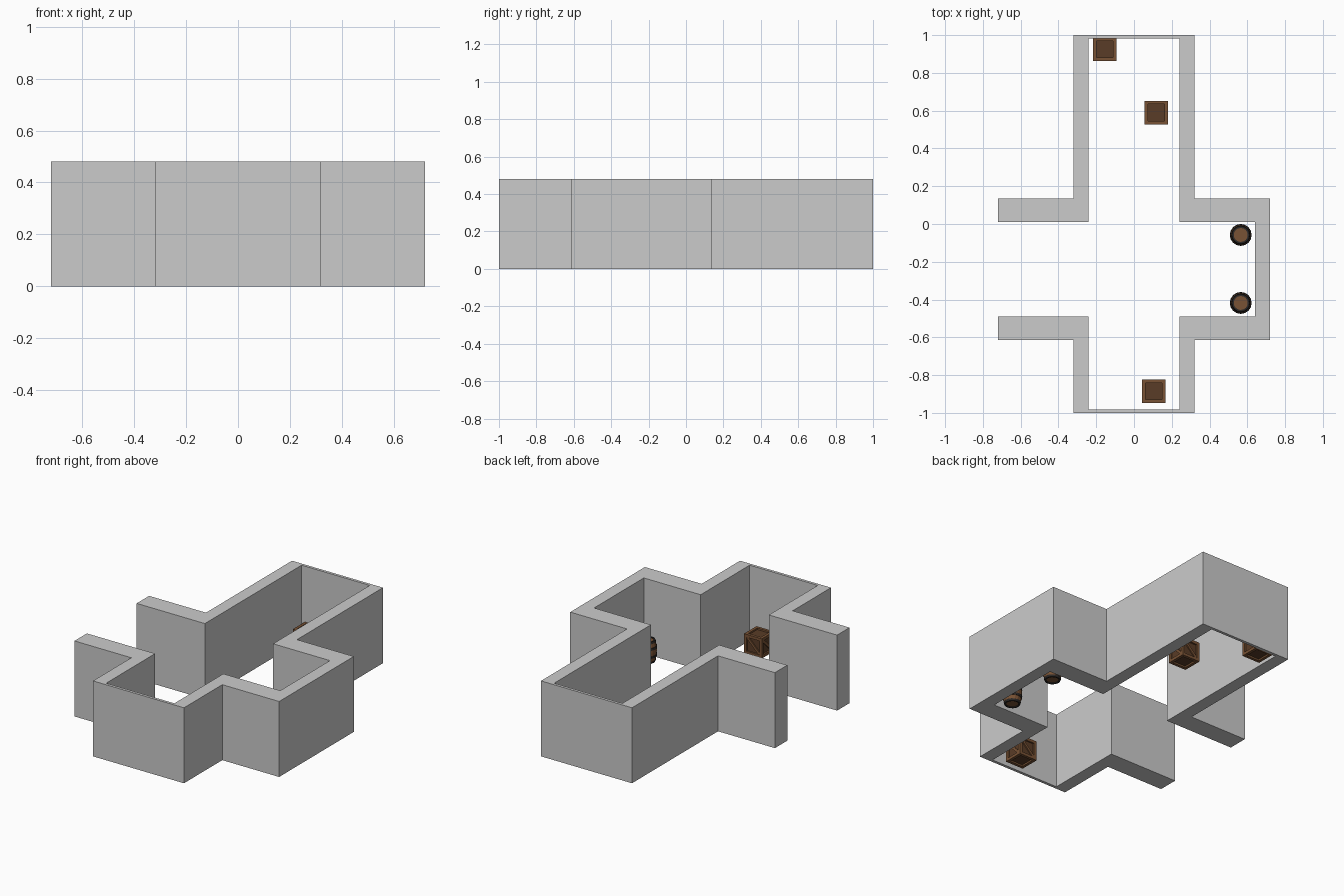
import bpy, bmesh, math
from mathutils import Matrix, Vector

if "Cube" in bpy.data.objects:
    bpy.data.objects.remove(bpy.data.objects["Cube"])


def material(name, rgb):
    m = bpy.data.materials.new(name)
    m.diffuse_color = (*rgb, 1)
    m.use_nodes = True
    m.node_tree.nodes["Principled BSDF"].inputs["Base Color"].default_value = m.diffuse_color
    return m


FRAME = material("frame_wood", (0.19, 0.085, 0.035))
PANEL = material("panel_wood", (0.10, 0.045, 0.02))
STAVE = material("stave_wood", (0.19, 0.085, 0.035))
METAL = material("dark_metal", (0.025, 0.022, 0.02))


def finish(bm, name, mats=(), loc=(0, 0, 0)):
    bmesh.ops.recalc_face_normals(bm, faces=bm.faces[:])
    me = bpy.data.meshes.new(name)
    bm.to_mesh(me)
    bm.free()
    for m in mats:
        me.materials.append(m)
    ob = bpy.data.objects.new(name, me)
    ob.location = loc
    bpy.context.collection.objects.link(ob)
    return ob


def add_box(bm, centre, size, mat=0, rot=Matrix()):
    m = rot @ Matrix.Translation(centre) @ Matrix.Diagonal((*size, 1))
    for v in bmesh.ops.create_cube(bm, size=1, matrix=m)["verts"]:
        for f in v.link_faces:
            f.material_index = mat


# Corridor walls: one continuous C-shaped plan, open on the left arm
outer = [(-.72, .135), (-.32, .135), (-.32, 1), (.32, 1), (.32, .135), (.72, .135),
         (.72, -.615), (.32, -.615), (.32, -1), (-.32, -1), (-.32, -.615), (-.72, -.615)]
inner = [(-.72, -.49), (-.24, -.49), (-.24, -.982), (.24, -.982), (.24, -.49), (.64, -.49),
         (.64, .01), (.24, .01), (.24, .982), (-.24, .982), (-.24, .01), (-.72, .01)]
bm = bmesh.new()
base = bm.faces.new([bm.verts.new((x, y, 0)) for x, y in outer + inner])
top = bmesh.ops.extrude_face_region(bm, geom=[base], use_keep_orig=True)["geom"]
bmesh.ops.translate(bm, vec=(0, 0, .48), verts=[g for g in top if isinstance(g, bmesh.types.BMVert)])
finish(bm, "corridor_walls")


# Crates: recessed core, twelve frame bars and a diagonal brace per side
def crate(name, x, y, s=.125, t=.018):
    bm = bmesh.new()
    add_box(bm, (0, 0, 0), (s - .02,) * 3, 1)
    o = (s - t) / 2
    for axis in range(3):
        for a in (-o, o):
            for b in (-o, o):
                c, size = [a, b], [t, t]
                c.insert(axis, 0)
                size.insert(axis, s if axis == 2 else s - 2 * t)
                if axis == 0:
                    size[0] = s - 2 * t
                add_box(bm, c, size)
    # corners are filled by the full-height posts
    for k in range(4):
        rot = Matrix.Rotation(k * math.pi / 2, 4, 'Z')
        spin = rot @ Matrix.Rotation(math.pi / 4, 4, 'Y')
        add_box(bm, (0, -s / 2 + .008, 0), ((s - 2 * t) * 1.38, .010, .016), 0, spin)
    finish(bm, name, (FRAME, PANEL), (x, y, s / 2))


for i, (x, y) in enumerate([(-.155, .925), (.118, .59), (.105, -.885)]):
    crate(f"crate_{i + 1}", x, y)


# Barrels: lathed bulging body with recessed lids and dark hoops
def lathe(bm, profile, mats, n=16):
    rings = [[bm.verts.new((r * math.cos(2 * math.pi * k / n), r * math.sin(2 * math.pi * k / n), z))
              for k in range(n)] for r, z in profile]
    for a, b, m in zip(rings, rings[1:], mats):
        for k in range(n):
            f = bm.faces.new((a[k], a[k - 1], b[k - 1], b[k]))
            f.material_index = m
    bm.faces.new(rings[0])
    bm.faces.new(rings[-1])


def barrel(name, x, y, h=.138):
    rad = lambda z: .043 + .013 * (1 - (2 * z / h - 1) ** 2)
    hoops = [(0.0, .012), (.036, .050), (h - .050, h - .036), (h - .012, h)]
    prof, mats = [(.037, .006), (.037, 0)], [1]
    for z0, z1 in hoops:
        if z0 > 0:
            if z0 > h / 2 and z0 < h * .8:
                prof.append((rad(h / 2), h / 2))
                mats.append(0)
            prof.append((rad(z0), z0))
            mats.append(0)
        prof += [(rad(z0) + .003, z0), (rad(z1) + .003, z1)]
        mats += [1, 1]
        if z1 < h:
            prof.append((rad(z1), z1))
            mats.append(1)
    prof += [(.037, h), (.037, h - .006)]
    mats += [1, 1]
    bm = bmesh.new()
    lathe(bm, prof, mats)
    finish(bm, name, (STAVE, METAL), (x, y, 0))


for i, y in enumerate((-.058, -.418)):
    barrel(f"barrel_{i + 1}", .565, y)
